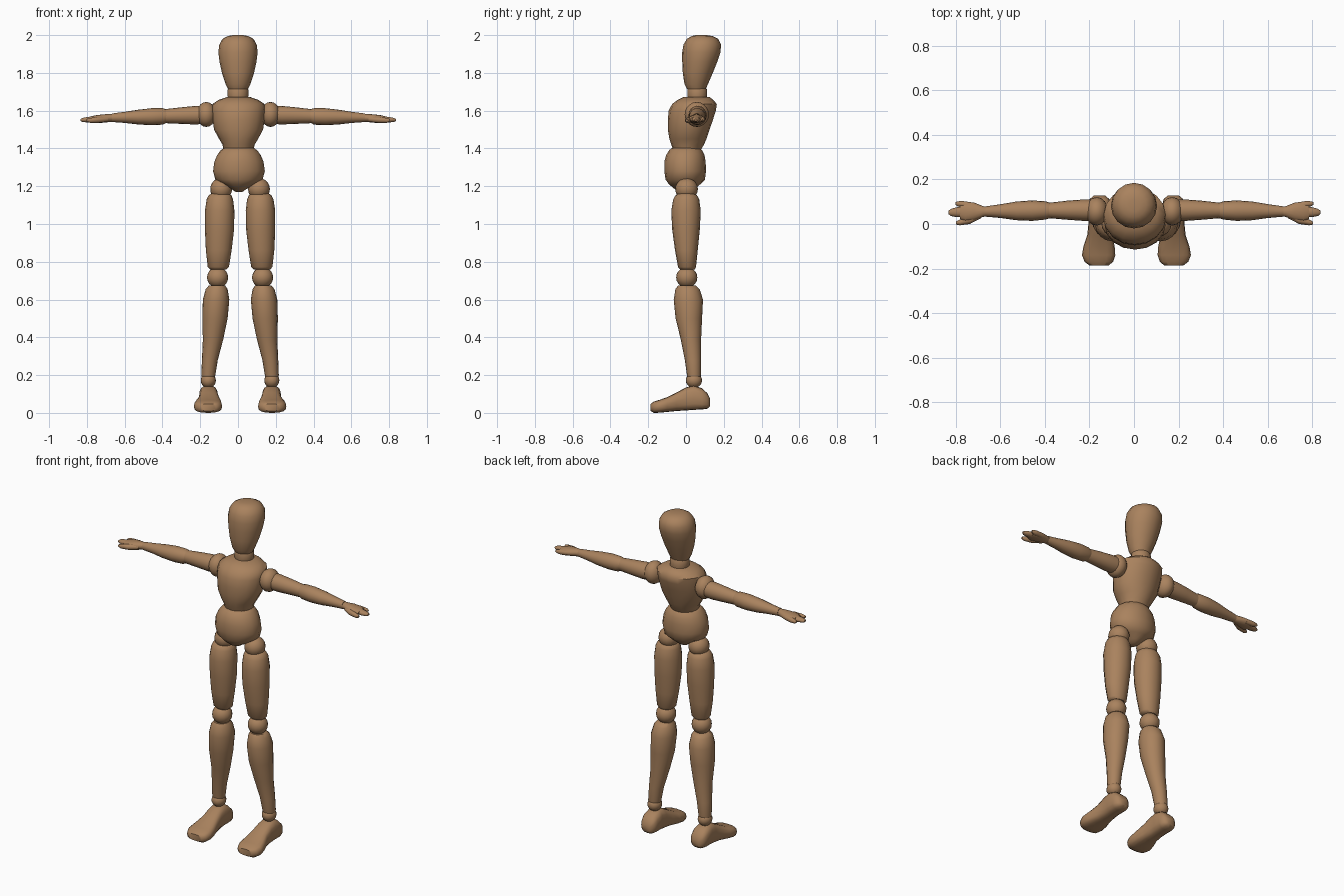
import bpy, bmesh, math
from mathutils import Vector, Matrix

wood = bpy.data.materials.new("warm wood")
wood.diffuse_color = (0.40, 0.225, 0.112, 1)

# for each loft axis: (axis, first radius, second radius) directions
AXES = {'x': ((1, 0, 0), (0, 1, 0), (0, 0, 1)),
        'y': ((0, 1, 0), (1, 0, 0), (0, 0, 1)),
        'z': ((0, 0, 1), (1, 0, 0), (0, 1, 0))}


def finish(name, bm, side=1, shift=0.0):
    """Turn a bmesh into an object, mirrored across x when side is -1."""
    for v in bm.verts:
        v.co.x = shift + side * v.co.x
    bmesh.ops.recalc_face_normals(bm, faces=bm.faces)
    me = bpy.data.meshes.new(name)
    bm.to_mesh(me)
    bm.free()
    me.shade_smooth()
    me.set_sharp_from_angle(angle=math.radians(50))
    me.materials.append(wood)
    ob = bpy.data.objects.new(name, me)
    bpy.context.collection.objects.link(ob)


def loft(name, axis, rings, side=1, shift=0.0, power=1.0, n=16):
    """Rings: (position on axis, u centre, v min, v max, u radius)."""
    w, u, v = (Vector(a) for a in AXES[axis])
    bm = bmesh.new()
    loops = []
    for pos, uc, v0, v1, ru in rings:
        loop = []
        for i in range(n):
            t = math.tau * i / n
            c, s = math.cos(t), math.sin(t)
            c = math.copysign(abs(c) ** power, c)
            s = math.copysign(abs(s) ** power, s)
            loop.append(bm.verts.new(w * pos + u * (uc + ru * c)
                                     + v * ((v0 + v1) / 2 + (v1 - v0) / 2 * s)))
        loops.append(loop)
    for a, b in zip(loops, loops[1:]):
        for i in range(n):
            j = (i + 1) % n
            bm.faces.new((a[i], a[j], b[j], b[i]))
    bm.faces.new(loops[0])
    bm.faces.new(loops[-1])
    finish(name, bm, side, shift)


def ball(name, centre, radii, side=1, shift=0.0):
    bm = bmesh.new()
    bmesh.ops.create_uvsphere(bm, u_segments=16, v_segments=10, radius=1,
                              matrix=Matrix.Translation(centre) @ Matrix.Diagonal((*radii, 1)))
    finish(name, bm, side, shift)


# head, neck, chest and hips
loft("head", 'z', [(1.715, 0, .005, .105, .053), (1.74, 0, -.008, .116, .065),
                   (1.80, 0, -.017, .142, .085), (1.86, 0, -.02, .166, .098),
                   (1.91, 0, -.02, .183, .104), (1.95, 0, -.013, .185, .099),
                   (1.98, 0, .005, .17, .082), (1.995, 0, .03, .14, .055),
                   (2.0, 0, .055, .11, .025)])
loft("neck", 'z', [(1.65, 0, .01, .11, .05), (1.68, 0, .007, .112, .055),
                   (1.71, 0, .007, .112, .055), (1.73, 0, .015, .1, .045)])
loft("chest", 'z', [(1.37, .003, -.06, .065, .075), (1.42, .003, -.078, .095, .085),
                    (1.45, .003, -.088, .108, .103), (1.50, .003, -.096, .125, .13),
                    (1.55, .003, -.096, .142, .137), (1.60, .003, -.092, .158, .142),
                    (1.635, .003, -.073, .163, .138), (1.657, .003, -.045, .145, .105),
                    (1.672, .003, -.015, .125, .062)])
loft("hips", 'z', [(1.17, .005, -.03, .02, .018), (1.185, .005, -.06, .045, .04),
                   (1.21, .005, -.09, .075, .085), (1.235, .005, -.108, .1, .125),
                   (1.28, .005, -.115, .106, .137), (1.33, .005, -.115, .104, .13),
                   (1.365, .005, -.105, .098, .115), (1.39, .005, -.09, .085, .097),
                   (1.402, .005, -.075, .072, .08)])

for word, s in (("left", 1), ("right", -1)):
    # leg parts
    leg = dict(side=s, shift=.011)
    ball(word + "_hip_joint", (.1, .003, 1.185), (.058, .06, .058), **leg)
    loft(word + "_thigh", 'z', [(.758, .116, -.03, .045, .042), (.772, .115, -.042, .053, .056),
                                (.86, .113, -.058, .062, .068), (.97, .109, -.073, .073, .077),
                                (1.07, .108, -.078, .078, .078), (1.13, .107, -.068, .07, .07),
                                (1.152, .106, -.055, .058, .06), (1.162, .106, -.04, .043, .045)], **leg)
    ball(word + "_knee", (.119, .004, .717), (.056, .056, .055), **leg)
    loft(word + "_shin", 'z', [(.185, .168, .008, .077, .034), (.20, .168, .005, .079, .037),
                               (.28, .160, -.006, .08, .042), (.39, .143, -.028, .08, .054),
                               (.50, .133, -.055, .085, .067), (.60, .127, -.065, .09, .07),
                               (.655, .124, -.056, .072, .058), (.675, .122, -.042, .052, .043)], **leg)
    ball(word + "_ankle", (.168, .042, .172), (.04, .043, .04), **leg)
    loft(word + "_foot", 'y', [(.128, .166, .035, .075, .025), (.112, .166, .022, .105, .044),
                               (.085, .167, .018, .13, .051), (.04, .167, .016, .145, .05),
                               (0, .166, .013, .135, .05), (-.05, .165, .01, .108, .056),
                               (-.1, .168, .005, .083, .07), (-.14, .17, .001, .069, .075),
                               (-.17, .169, 0, .06, .064), (-.187, .168, .01, .048, .042)],
         power=.7, **leg)

    # arm parts
    arm = dict(side=s, shift=.002)
    ball(word + "_shoulder", (.17, .057, 1.58), (.052, .064, .066), **arm)
    loft(word + "_upper_arm", 'x', [(.18, .062, 1.53, 1.625, .047), (.23, .062, 1.527, 1.625, .048),
                                    (.30, .062, 1.53, 1.618, .043), (.37, .061, 1.533, 1.61, .036),
                                    (.40, .061, 1.535, 1.605, .034)], **arm)
    loft(word + "_forearm", 'x', [(.375, .061, 1.54, 1.605, .033), (.40, .061, 1.526, 1.613, .041),
                                  (.46, .06, 1.523, 1.613, .046), (.53, .059, 1.527, 1.605, .042),
                                  (.60, .058, 1.535, 1.594, .031), (.67, .056, 1.54, 1.585, .023)], **arm)
    # hand: palm, thumb and two finger groups
    loft(word + "_palm", 'x', [(.65, .056, 1.543, 1.58, .018), (.68, .056, 1.54, 1.583, .024),
                               (.72, .056, 1.536, 1.58, .04), (.76, .055, 1.535, 1.575, .045),
                               (.785, .057, 1.54, 1.568, .034)], **arm)
    loft(word + "_thumb", 'x', [(.69, .042, 1.54, 1.57, .016), (.74, .018, 1.535, 1.568, .018),
                                (.785, .007, 1.535, 1.562, .013), (.803, .004, 1.542, 1.556, .006)],
         n=10, **arm)
    loft(word + "_middle_fingers", 'x', [(.75, .055, 1.537, 1.573, .026), (.80, .053, 1.537, 1.567, .022),
                                         (.825, .052, 1.54, 1.562, .016), (.835, .052, 1.545, 1.556, .008)],
         n=10, **arm)
    loft(word + "_outer_finger", 'x', [(.73, .082, 1.54, 1.572, .015), (.77, .088, 1.538, 1.568, .015),
                                       (.795, .091, 1.541, 1.563, .011), (.805, .092, 1.547, 1.557, .005)],
         n=10, **arm)
